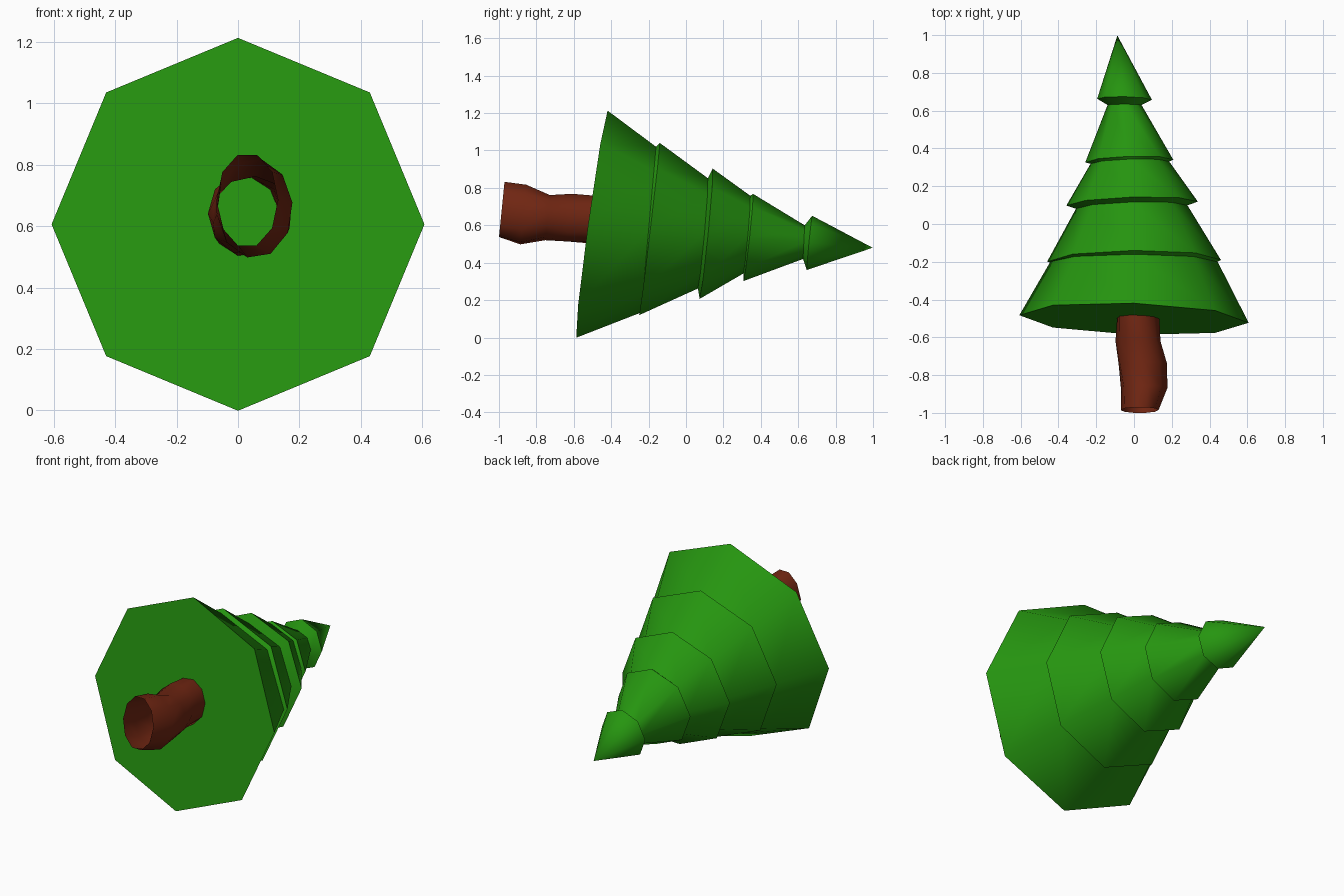
import bpy, bmesh
from math import sin, cos, tau, radians

cube = bpy.data.objects.get("Cube")
if cube:
    bpy.data.objects.remove(cube, do_unlink=True)


def material(name, rgb):
    mat = bpy.data.materials.new(name)
    mat.use_nodes = True
    color = (*rgb, 1)
    mat.diffuse_color = color
    mat.node_tree.nodes["Principled BSDF"].inputs["Base Color"].default_value = color
    return mat


def ring(bm, sides, center, rx, rz, tilt_x=0, tilt_z=0, twist=0):
    """Ring facing along y, leaning by tilt_x and tilt_z."""
    x, y, z = center
    verts = []
    for i in range(sides):
        a = tau * i / sides + twist
        dx, dz = rx * cos(a), rz * sin(a)
        verts.append(bm.verts.new((x + dx, y + tilt_x * dx + tilt_z * dz, z + dz)))
    return verts


def bridge(bm, a, b):
    for i in range(len(a)):
        j = (i + 1) % len(a)
        bm.faces.new((a[i], a[j], b[j], b[i]))


def finish(bm, name, mat):
    bmesh.ops.recalc_face_normals(bm, faces=bm.faces)
    mesh = bpy.data.meshes.new(name)
    bm.to_mesh(mesh)
    bm.free()
    mesh.materials.append(mat)
    obj = bpy.data.objects.new(name, mesh)
    bpy.context.collection.objects.link(obj)
    bpy.ops.object.select_all(action='DESELECT')
    obj.select_set(True)
    bpy.context.view_layer.objects.active = obj
    bpy.ops.object.shade_smooth_by_angle(angle=radians(50))


green = material("leaf green", (0.019, 0.30, 0.005))
brown = material("bark brown", (0.16, 0.019, 0.006))

# Foliage: stacked eight-sided tiers, wide rims alternating with narrow necks
# (centre, radius, lean in x, lean in z)
tiers = [
    ((0, -0.503, 0.606), 0.607, -0.033, 0.138),
    ((0, -0.20, 0.577), 0.443, 0, 0.09),
    ((0, -0.195, 0.58), 0.46, 0.01, 0.12),
    ((-0.012, 0.09, 0.557), 0.295, 0.03, 0.09),
    ((-0.01, 0.108, 0.555), 0.348, 0.03, 0.10),
    ((-0.022, 0.325, 0.55), 0.208, 0.03, 0.09),
    ((-0.025, 0.333, 0.535), 0.233, 0.03, 0.11),
    ((-0.05, 0.63, 0.51), 0.09, 0, 0.05),
    ((-0.05, 0.66, 0.506), 0.145, -0.02, 0.10),
]
bm = bmesh.new()
rings = [ring(bm, 8, c, r, r, tx, tz) for c, r, tx, tz in tiers]
bm.faces.new(rings[0])
for low, high in zip(rings, rings[1:]):
    bridge(bm, low, high)
apex = bm.verts.new((-0.088, 0.998, 0.48))
for i in range(8):
    bm.faces.new((rings[-1][i], rings[-1][(i + 1) % 8], apex))
finish(bm, "foliage", green)

# Trunk: gnarled open tube (y, left and right x, low and high z)
sections = [
    (-0.985, -0.07, 0.13, 0.53, 0.84),
    (-0.87, -0.07, 0.178, 0.495, 0.82),
    (-0.74, -0.085, 0.178, 0.52, 0.762),
    (-0.62, -0.098, 0.14, 0.507, 0.775),
    (-0.49, -0.09, 0.135, 0.50, 0.76),
]
bm = bmesh.new()
rings = []
for k, (y, x0, x1, z0, z1) in enumerate(sections):
    center = ((x0 + x1) / 2, y, (z0 + z1) / 2)
    rings.append(ring(bm, 10, center, (x1 - x0) / 2, (z1 - z0) / 2,
                      tilt_z=0.1, twist=0.12 * (k % 3)))
for low, high in zip(rings, rings[1:]):
    bridge(bm, low, high)
finish(bm, "trunk", brown)
